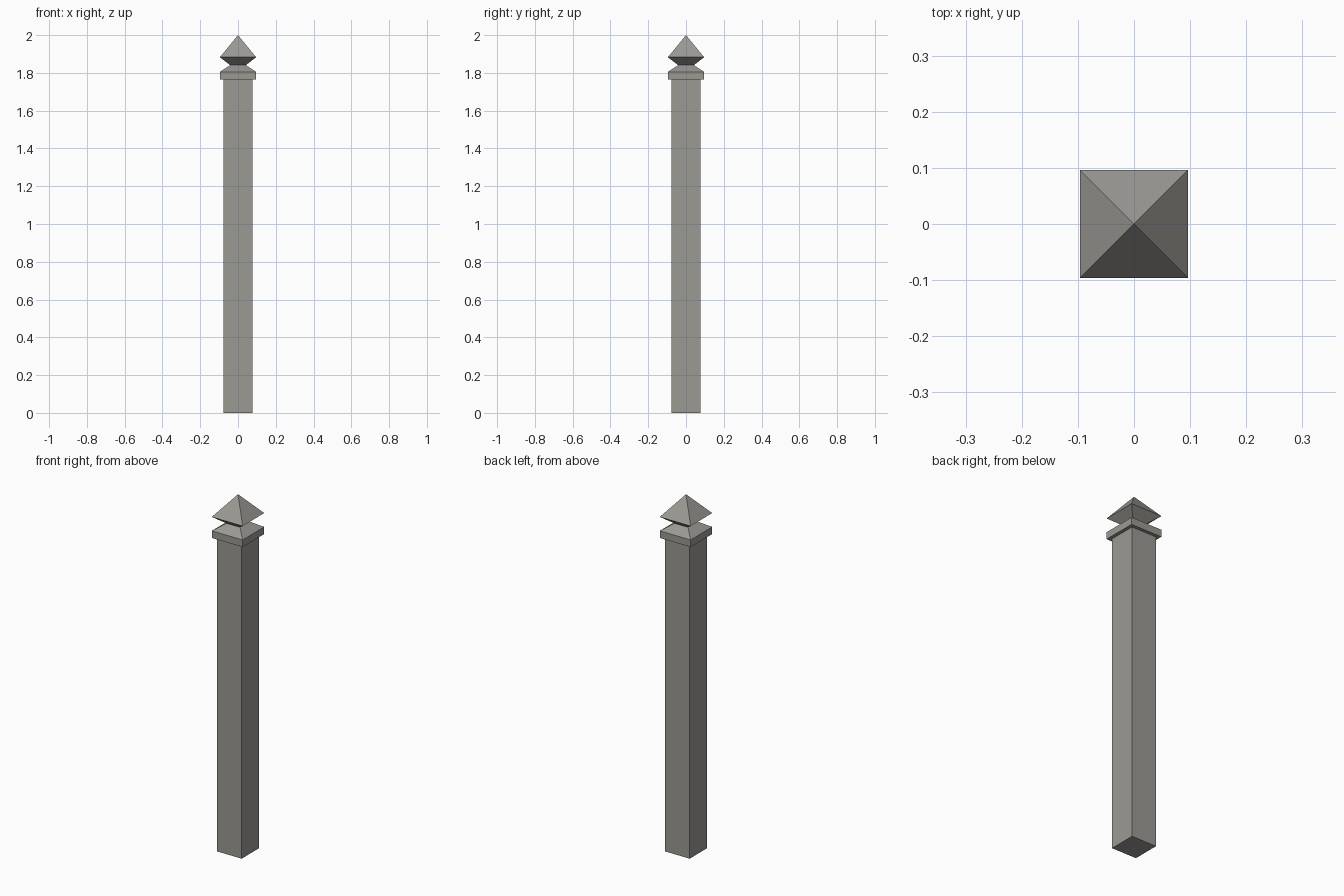
import bpy
import bmesh

cube = bpy.data.objects.get("Cube")
if cube:
    bpy.data.objects.remove(cube, do_unlink=True)

stone = bpy.data.materials.new("warm grey stone")
stone.use_nodes = True
colour = (0.33, 0.32, 0.295, 1)
stone.diffuse_color = colour
stone.node_tree.nodes["Principled BSDF"].inputs["Base Color"].default_value = colour


def square_loft(name, profile):
    """Stack square rings given as (half width, height); a zero width makes a tip."""
    bm = bmesh.new()
    rings = []
    for half, z in profile:
        corners = [(-1, -1), (1, -1), (1, 1), (-1, 1)] if half else [(0, 0)]
        rings.append([bm.verts.new((x * half, y * half, z)) for x, y in corners])
    for low, high in zip(rings, rings[1:]):
        for i in range(4):
            j = (i + 1) % 4
            if len(high) == 1:
                bm.faces.new((low[i], low[j], high[0]))
            else:
                bm.faces.new((low[i], low[j], high[j], high[i]))
    for ring in (rings[0], rings[-1]):
        if len(ring) == 4:
            bm.faces.new(ring)
    bmesh.ops.recalc_face_normals(bm, faces=bm.faces)
    mesh = bpy.data.meshes.new(name)
    bm.to_mesh(mesh)
    bm.free()
    mesh.materials.append(stone)
    obj = bpy.data.objects.new(name, mesh)
    bpy.context.collection.objects.link(obj)
    return obj


# Tall square shaft
square_loft("post", [(0.077, 0), (0.077, 1.765)])
# Overhanging collar with sloped top up to the neck
square_loft("collar", [(0.096, 1.765), (0.096, 1.805), (0.042, 1.841)])
# Pointed finial flaring out from the neck
square_loft("finial", [(0.042, 1.841), (0.096, 1.883), (0, 2)])
